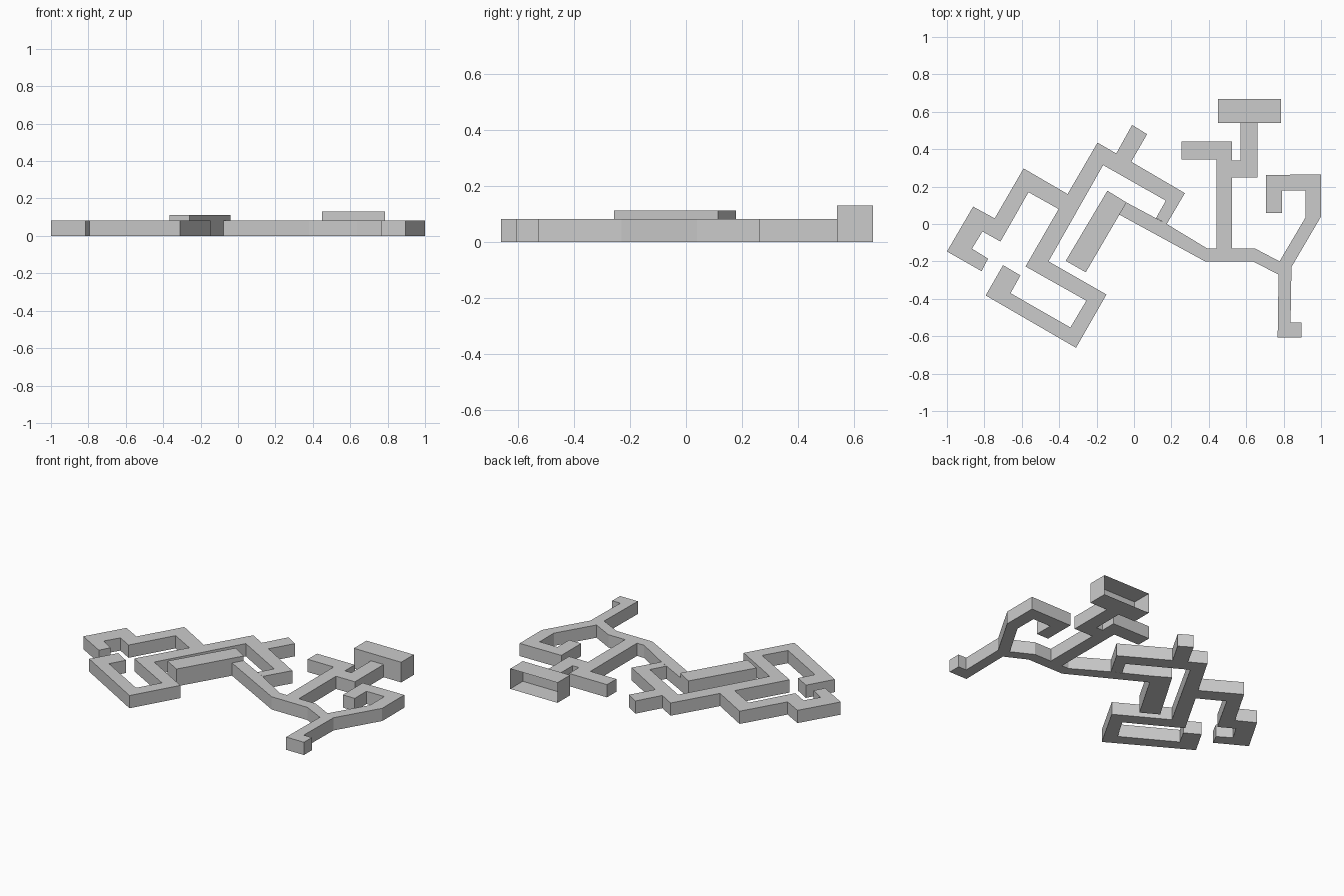
import bpy, bmesh


def extrude_plan(name, plan, height, open_back=False):
    """Raise a floor plan outline from the ground into a flat-sided block."""
    bm = bmesh.new()
    base = bm.faces.new([bm.verts.new((x, y, 0)) for x, y in plan])
    out = bmesh.ops.extrude_face_region(bm, geom=[base], use_keep_orig=True)
    for v in out["geom"]:
        if isinstance(v, bmesh.types.BMVert):
            v.co.z = height
    bmesh.ops.recalc_face_normals(bm, faces=bm.faces)
    if open_back:
        back = [f for f in bm.faces if f.normal.y > 0.9]
        bmesh.ops.delete(bm, geom=back, context='FACES_ONLY')
    mesh = bpy.data.meshes.new(name)
    bm.to_mesh(mesh)
    bm.free()
    obj = bpy.data.objects.new(name, mesh)
    bpy.context.collection.objects.link(obj)
    return obj


WING_H, HALL_H, TALL_H = 0.082, 0.112, 0.13

# Rotated west wings: winding corridor plan
extrude_plan("west_wings", [
    (-.01, .53), (.07, .48), (-.015, .333), (.272, .165), (.175, 0),
    (.118, .032), (.17, .125), (-.165, .315), (-.457, -.2),
    (-.147, -.377), (-.31, -.662), (-.793, -.382), (-.7, -.22),
    (-.607, -.275), (-.66, -.37), (-.34, -.553), (-.255, -.41),
    (-.58, -.227), (-.403, .08), (-.564, .17), (-.714, -.094),
    (-.81, -.04), (-.866, -.132), (-.78, -.185), (-.815, -.252),
    (-1, -.147), (-.86, .093), (-.745, .03), (-.59, .297),
    (-.355, .16), (-.195, .435), (-.095, .377)], WING_H)

# East wings with the linking corridor
extrude_plan("east_wings", [
    (-.078, .05), (.38, -.2), (.635, -.2), (.773, -.27), (.768, -.607),
    (.895, -.607), (.895, -.527), (.837, -.527), (.842, -.23), (1, .04),
    (1, .265), (.705, .262), (.705, .06), (.79, .06), (.79, .18),
    (.917, .18), (.917, .035), (.778, -.2), (.645, -.13), (.525, -.13),
    (.525, .248), (.66, .248), (.66, .54), (.57, .54), (.57, .34),
    (.525, .34), (.525, .44), (.255, .44), (.255, .345), (.44, .345),
    (.44, -.13), (.39, -.13), (.175, 0), (-.04, .115)], WING_H)

# Raised hall inside the west courtyard
extrude_plan("central_hall", [
    (-.142, .178), (-.04, .115), (-.258, -.258), (-.365, -.197)], HALL_H)

# Tall hall at the back, open on its rear side
extrude_plan("back_hall", [
    (.448, .54), (.785, .54), (.785, .668), (.448, .668)], TALL_H, open_back=True)
